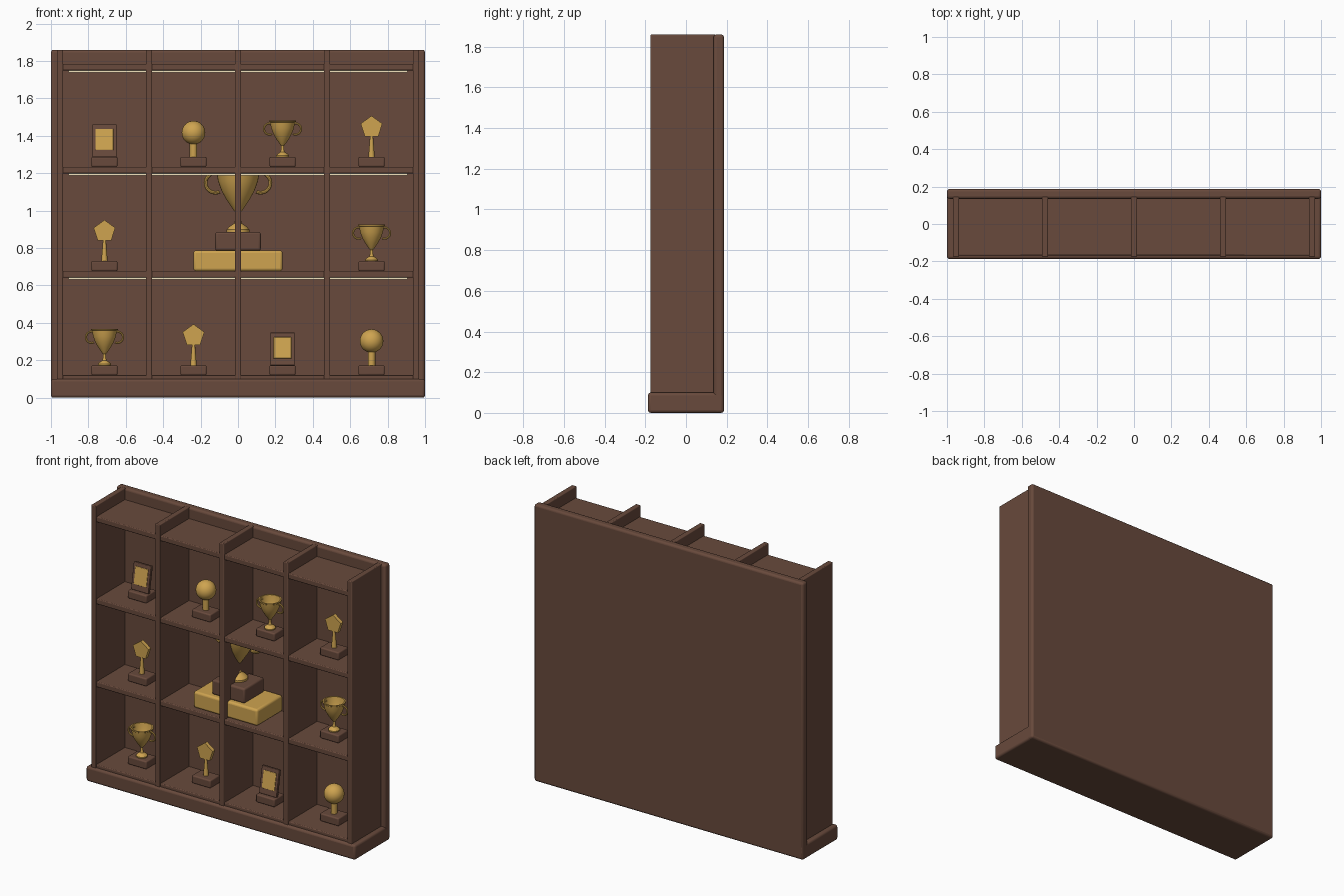
import bpy, bmesh, math
from mathutils import Matrix, Vector

if "Cube" in bpy.data.objects:
    bpy.data.objects.remove(bpy.data.objects["Cube"])


def material(name, rgb):
    m = bpy.data.materials.new(name)
    m.diffuse_color = (*rgb, 1)
    m.use_nodes = True
    m.node_tree.nodes["Principled BSDF"].inputs["Base Color"].default_value = m.diffuse_color
    return m


WOOD = material("wood", (0.14, 0.068, 0.045))
GOLD = material("gold", (0.62, 0.37, 0.08))
GLOW = material("warm_light", (0.9, 0.78, 0.52))


def finish(name, bm, mat, loc=(0, 0, 0), bevel=0, tilt=0, smooth=True):
    bmesh.ops.recalc_face_normals(bm, faces=bm.faces)
    me = bpy.data.meshes.new(name)
    bm.to_mesh(me)
    bm.free()
    me.materials.append(mat)
    ob = bpy.data.objects.new(name, me)
    bpy.context.collection.objects.link(ob)
    ob.location = loc
    ob.rotation_euler.x = tilt
    if bevel:
        b = ob.modifiers.new("bevel", 'BEVEL')
        b.width = bevel
        b.segments = 3
    if smooth:
        bpy.ops.object.select_all(action='DESELECT')
        ob.select_set(True)
        bpy.context.view_layer.objects.active = ob
        bpy.ops.object.shade_smooth_by_angle(angle=math.radians(35))
    return ob


def box(name, size, loc, mat=WOOD, bevel=0.005, tilt=0):
    bm = bmesh.new()
    bmesh.ops.create_cube(bm, size=1)
    bmesh.ops.scale(bm, vec=size, verts=bm.verts)
    return finish(name, bm, mat, loc, bevel, tilt)


def lathe(name, profile, loc, scale=1, steps=32):
    bm = bmesh.new()
    vs = [bm.verts.new((r * scale, 0, z * scale)) for r, z in profile]
    es = [bm.edges.new(p) for p in zip(vs, vs[1:])]
    bmesh.ops.spin(bm, geom=vs + es, cent=(0, 0, 0), axis=(0, 0, 1),
                   angle=math.tau, steps=steps)
    bmesh.ops.remove_doubles(bm, verts=bm.verts, dist=1e-5)
    return finish(name, bm, GOLD, loc)


def cup(x, z, s=1):
    lathe("cup", [(0, 0), (0.035, 0), (0.035, 0.007), (0.027, 0.016), (0.012, 0.026),
                  (0.008, 0.04), (0.008, 0.06), (0.016, 0.07), (0.035, 0.098),
                  (0.05, 0.125), (0.061, 0.155), (0.066, 0.185), (0.072, 0.189),
                  (0.072, 0.195), (0.063, 0.195), (0.056, 0.155), (0.045, 0.125),
                  (0.028, 0.1), (0, 0.088)], (x, 0, z), s)
    # handles: a small circle swept along an arc on each side
    for side in (-1, 1):
        bm = bmesh.new()
        c = bmesh.ops.create_circle(bm, segments=10, radius=0.006 * s)
        start = math.radians(115)
        centre = Vector((0.069 * s, 0, 0.15 * s))
        ring = (Matrix.Translation(centre) @ Matrix.Rotation(start, 4, 'Y')
                @ Matrix.Translation((0.03 * s, 0, 0)))
        bmesh.ops.transform(bm, matrix=ring, verts=c['verts'])
        bmesh.ops.spin(bm, geom=bm.verts[:] + bm.edges[:], cent=centre,
                       axis=(0, 1, 0), angle=-2 * start, steps=24)
        bmesh.ops.scale(bm, vec=(side, 1, 1), verts=bm.verts)
        finish("cup_handle", bm, GOLD, (x, 0, z))


def ball(x, z):
    lathe("ball_post", [(0, 0), (0.02, 0), (0.02, 0.08), (0, 0.08)], (x, 0, z), steps=24)
    bm = bmesh.new()
    bmesh.ops.create_uvsphere(bm, u_segments=32, v_segments=16, radius=0.063)
    finish("ball", bm, GOLD, (x, 0, z + 0.13))


def award(x, z):
    lathe("award_stem", [(0, 0), (0.017, 0), (0.008, 0.115), (0, 0.115)], (x, 0, z), steps=16)
    # upright five-sided prism
    bm = bmesh.new()
    ang = [math.radians(90 + 72 * i) for i in range(5)]
    f = bm.faces.new([bm.verts.new((0.061 * math.cos(a), -0.013, 0.061 * math.sin(a)))
                      for a in ang])
    ext = bmesh.ops.extrude_face_region(bm, geom=[f], use_keep_orig=True)
    bmesh.ops.translate(bm, vec=(0, 0.026, 0),
                        verts=[v for v in ext['geom'] if isinstance(v, bmesh.types.BMVert)])
    finish("award_pentagon", bm, GOLD, (x, 0, z + 0.159), smooth=False)


def plaque(x, z):
    t = math.radians(-10)
    box("plaque_board", (0.13, 0.02, 0.178), (x, 0, z + 0.086), WOOD, 0.004, t)
    out = Matrix.Rotation(t, 3, 'X') @ Vector((0, -0.009, 0.006))
    box("plaque_plate", (0.095, 0.008, 0.115), (x, out.y, z + 0.086 + out.z), GOLD, 0.002, t)
    return


# cabinet carcass
box("back_panel", (2, 0.052, 1.86), (0, 0.161, 0.93), bevel=0.014)
box("plinth", (2, 0.374, 0.1), (0, 0, 0.05), bevel=0.014)
for i in range(-2, 3):
    box("divider", (0.034, 0.32, 1.81), (i * 0.476, -0.015, 0.955))

# shelves with a light strip under each upper one
TOPS = [0.12, 0.677, 1.234, 1.785]
for top in TOPS:
    box("shelf", (1.9, 0.31, 0.035), (0, -0.013, top - 0.0175))
    if top > 0.2:
        box("light_strip", (1.81, 0.02, 0.012), (0, -0.13, top - 0.040), GLOW, 0)

# awards on small blocks, bottom row first
ROWS = [[cup, award, plaque, ball], [award, None, None, cup], [plaque, ball, cup, award]]
for top, row in zip(TOPS, ROWS):
    for i, make in enumerate(row):
        if make:
            x = (i - 1.5) * 0.476
            box("award_block", (0.14, 0.105, 0.053), (x, 0, top + 0.0265), bevel=0.008)
            make(x, top + 0.053)

# centrepiece
box("centre_plinth", (0.476, 0.27, 0.11), (0, 0, 0.732), GOLD, 0.014)
box("centre_block", (0.244, 0.21, 0.1), (0, 0, 0.836), WOOD, 0.012)
cup(0, 0.886, 1.75)
